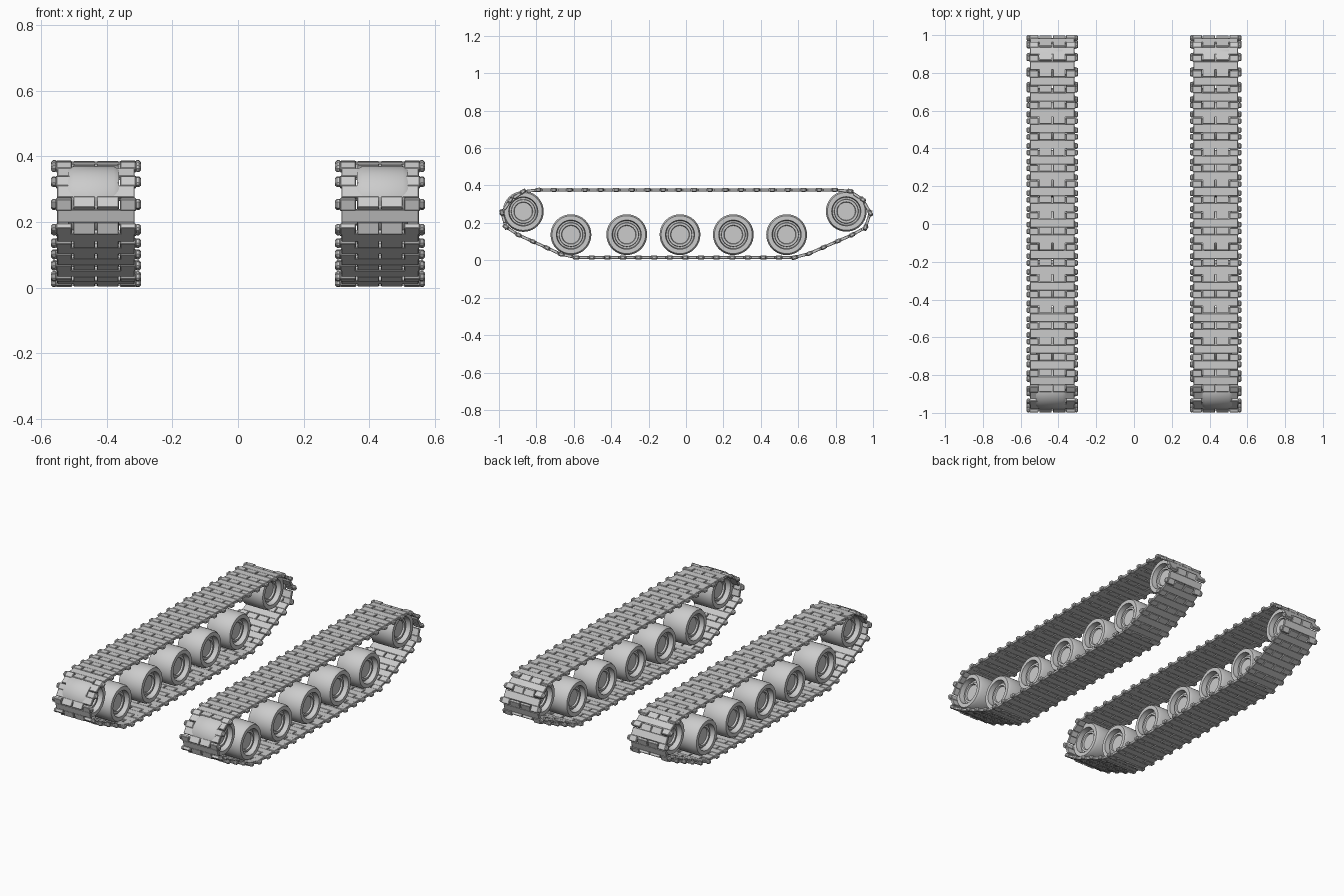
import bpy, bmesh, math
from mathutils import Vector, Matrix

if "Cube" in bpy.data.objects:
    bpy.data.objects.remove(bpy.data.objects["Cube"])

TRACK_X, WHEEL_X = 0.4325, 0.44
PITCH = 0.084


def make_mesh(bm, name):
    bmesh.ops.recalc_face_normals(bm, faces=bm.faces[:])
    me = bpy.data.meshes.new(name)
    bm.to_mesh(me)
    bm.free()
    return me


def add_object(name, me, loc, smooth=False):
    ob = bpy.data.objects.new(name, me)
    bpy.context.collection.objects.link(ob)
    ob.location = loc
    if smooth:
        bpy.ops.object.select_all(action='DESELECT')
        ob.select_set(True)
        bpy.context.view_layer.objects.active = ob
        bpy.ops.object.shade_smooth_by_angle(angle=math.radians(35))
    return ob


def box(bm, x0, x1, y0, y1, thick, frame, bevel):
    m = frame @ Matrix.Translation(((x0 + x1) / 2, (y0 + y1) / 2, 0)) \
        @ Matrix.Diagonal((x1 - x0, y1 - y0, thick, 1))
    vs = bmesh.ops.create_cube(bm, size=1, matrix=m)['verts']
    edges = list({e for v in vs for e in v.link_edges})
    bmesh.ops.bevel(bm, geom=edges, offset=bevel, segments=1,
                    affect='EDGES', profile=0.5)


# Pin line of the track, seen from the side (y, z), starting on the top run
path = [(-.79, .376), (.86, .376), (.92, .352), (.963, .305), (.988, .245),
        (.955, .165), (.61, .015), (-.63, .015), (-.95, .16), (-.988, .215),
        (-.982, .275), (-.91, .353), (-.85, .375)]
pts = [Vector((0, y, z)) for y, z in path]
segs = list(zip(pts, pts[1:] + pts[:1]))
total = sum((b - a).length for a, b in segs)
count = round(total / PITCH)


def along(dist):
    dist %= total
    for a, b in segs:
        length = (b - a).length
        if dist <= length:
            return a.lerp(b, dist / length)
        dist -= length
    return pts[0].copy()


# Track: jointed links, each with a plate, a tongue and two lugs with pin caps
bm = bmesh.new()
for i in range(count):
    a, b = along(i * total / count), along((i + 1) * total / count)
    d = (b - a).normalized()
    n = Vector((1, 0, 0)).cross(d)
    L = (b - a).length
    frame = Matrix(((1, 0, 0, a.x), (0, d.y, n.y, a.y),
                    (0, d.z, n.z, a.z), (0, 0, 0, 1)))
    box(bm, -.118, .118, .021, L - .017, .016, frame, .002)
    box(bm, -.069, -.003, -.016, .023, .016, frame, .002)
    box(bm, .003, .069, -.016, .023, .016, frame, .002)
    for s in (-1, 1):
        x0, x1 = sorted((s * .073, s * .122))
        box(bm, x0, x1, L - .019, L + .018, .019, frame, .003)
        x0, x1 = sorted((s * .118, s * .137))
        box(bm, x0, x1, L - .015, L + .015, .023, frame, .006)
track_mesh = make_mesh(bm, "track")

# Wheel: revolved profile (axial offset, radius), symmetric on both faces
half = [(.062, .109), (.078, .101), (.078, .078), (.045, .074), (.045, .065),
        (.056, .063), (.056, .051), (.046, .048), (.046, 0)]
profile = [(-x, r) for x, r in reversed(half)] + half
bm = bmesh.new()
vs = [bm.verts.new((x, 0, r)) for x, r in profile]
es = [bm.edges.new(p) for p in zip(vs, vs[1:])]
bmesh.ops.spin(bm, geom=vs + es, cent=(0, 0, 0), axis=(1, 0, 0),
               angle=math.tau, steps=40, use_duplicate=False)
bmesh.ops.remove_doubles(bm, verts=bm.verts[:], dist=1e-5)
wheel_mesh = make_mesh(bm, "wheel")

# Both sides: drive wheel, five road wheels, idler
wheels = [("drive_wheel", -.87, .261), ("idler_wheel", .857, .262)]
wheels += [(f"road_wheel_{k + 1}", y, .137)
           for k, y in enumerate((-.615, -.317, -.032, .253, .538))]
for side, s in (("left", -1), ("right", 1)):
    add_object(f"track_{side}", track_mesh, (s * TRACK_X, 0, 0))
    for name, y, z in wheels:
        add_object(f"{name}_{side}", wheel_mesh, (s * WHEEL_X, y, z), True)
